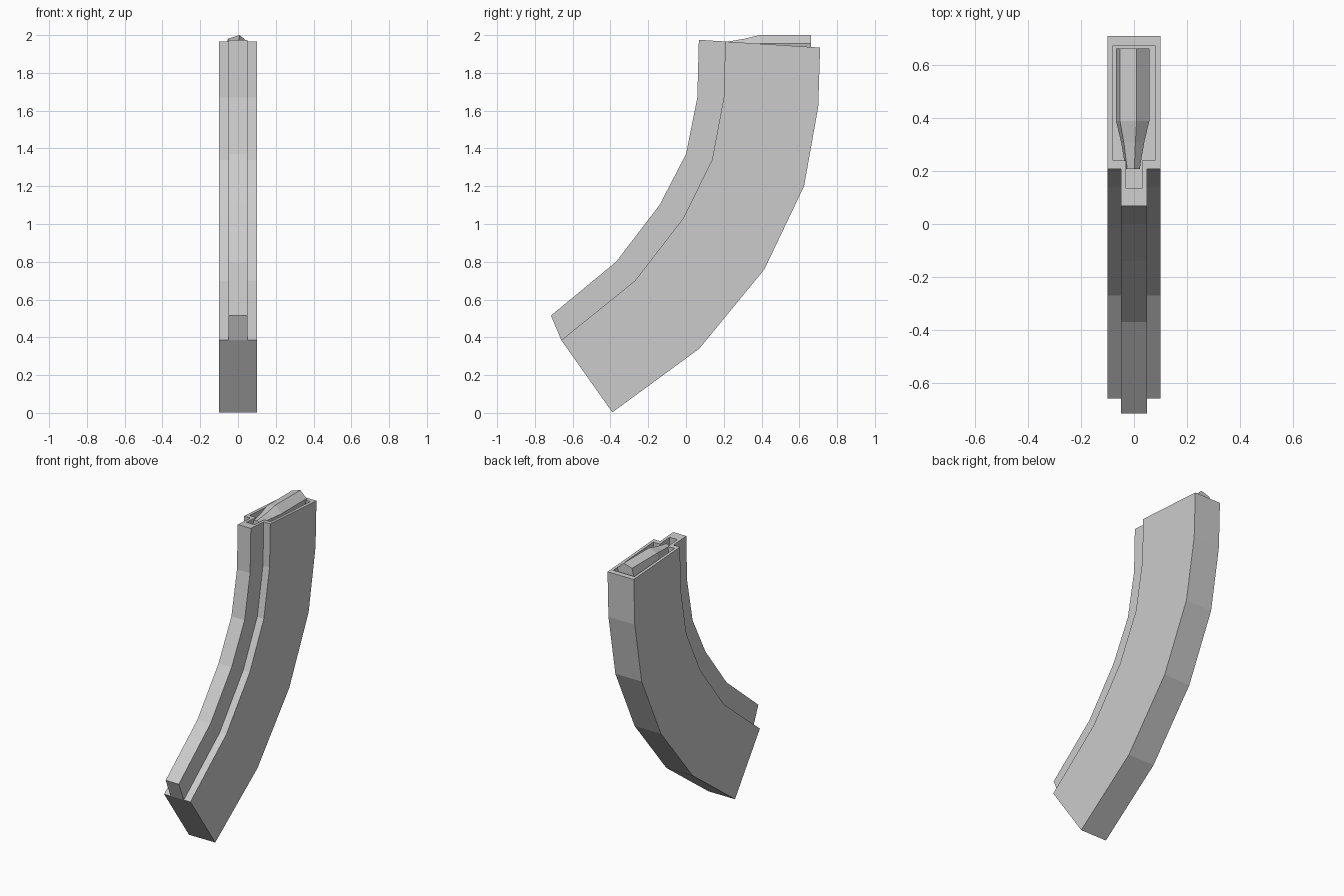
import bpy, bmesh
from math import sin, cos, radians
from mathutils import Vector

if "Cube" in bpy.data.objects:
    bpy.data.objects.remove(bpy.data.objects["Cube"])

# Side-view (y, z) curves: front of rib, step between rib and body, back
RIB = [(-.715, .515), (-.37, .80), (-.14, 1.10), (0, 1.37), (.06, 1.67), (.068, 1.975)]
STEP = [(-.66, .385), (-.27, .70), (-.015, 1.03), (.138, 1.34), (.2, 1.67), (.208, 1.966)]
BACK = [(-.39, .003), (.07, .34), (.415, .76), (.625, 1.20), (.70, 1.62), (.71, 1.934)]


def make_object(name, bm):
    bmesh.ops.recalc_face_normals(bm, faces=bm.faces)
    mesh = bpy.data.meshes.new(name)
    bm.to_mesh(mesh)
    bm.free()
    obj = bpy.data.objects.new(name, mesh)
    bpy.context.collection.objects.link(obj)
    return obj


def bridge(bm, a, b):
    n = len(a)
    for i in range(n):
        j = (i + 1) % n
        bm.faces.new((a[i], a[j], b[j], b[i]))


def t_ring(bm, rib, step, back, narrow, wide):
    half = [(narrow, rib), (narrow, step), (wide, step), (wide, back)]
    pts = half + [(-x, p) for x, p in reversed(half)]
    return [bm.verts.new((x, p[0], p[1])) for x, p in pts]


def cap(bm, r):
    # T-shaped cap split into rib and body parts
    bm.faces.new((r[0], r[1], r[6], r[7]))
    bm.faces.new((r[1], r[2], r[3], r[4], r[5], r[6]))


# Curved casing with a recessed opening on top
bm = bmesh.new()
rings = [t_ring(bm, *s, .05, .1) for s in zip(RIB, STEP, BACK)]
cap(bm, rings[0])


def top_point(y, depth):
    return (y, 1.975 - (y - .068) * .064 - depth)


for depth in (0, .09):
    rings.append(t_ring(bm, *[top_point(y, depth) for y in (.135, .24, .675)], .03, .08))
for a, b in zip(rings, rings[1:]):
    bridge(bm, a, b)
cap(bm, rings[-1])
make_object("curved_casing", bm)

# Six-sided tapered round lying in the opening
bm = bmesh.new()
rings = []
for y, r in ((.663, .066), (.39, .066), (.31, .046), (.208, .028)):
    rings.append([bm.verts.new((-.005 + r * sin(radians(13 + 60 * i)), y,
                                1.936 + r * cos(radians(13 + 60 * i)))) for i in range(6)])
for a, b in zip(rings, rings[1:]):
    bridge(bm, a, b)
bm.faces.new(rings[0])
bm.faces.new(rings[-1])
make_object("top_round", bm)
